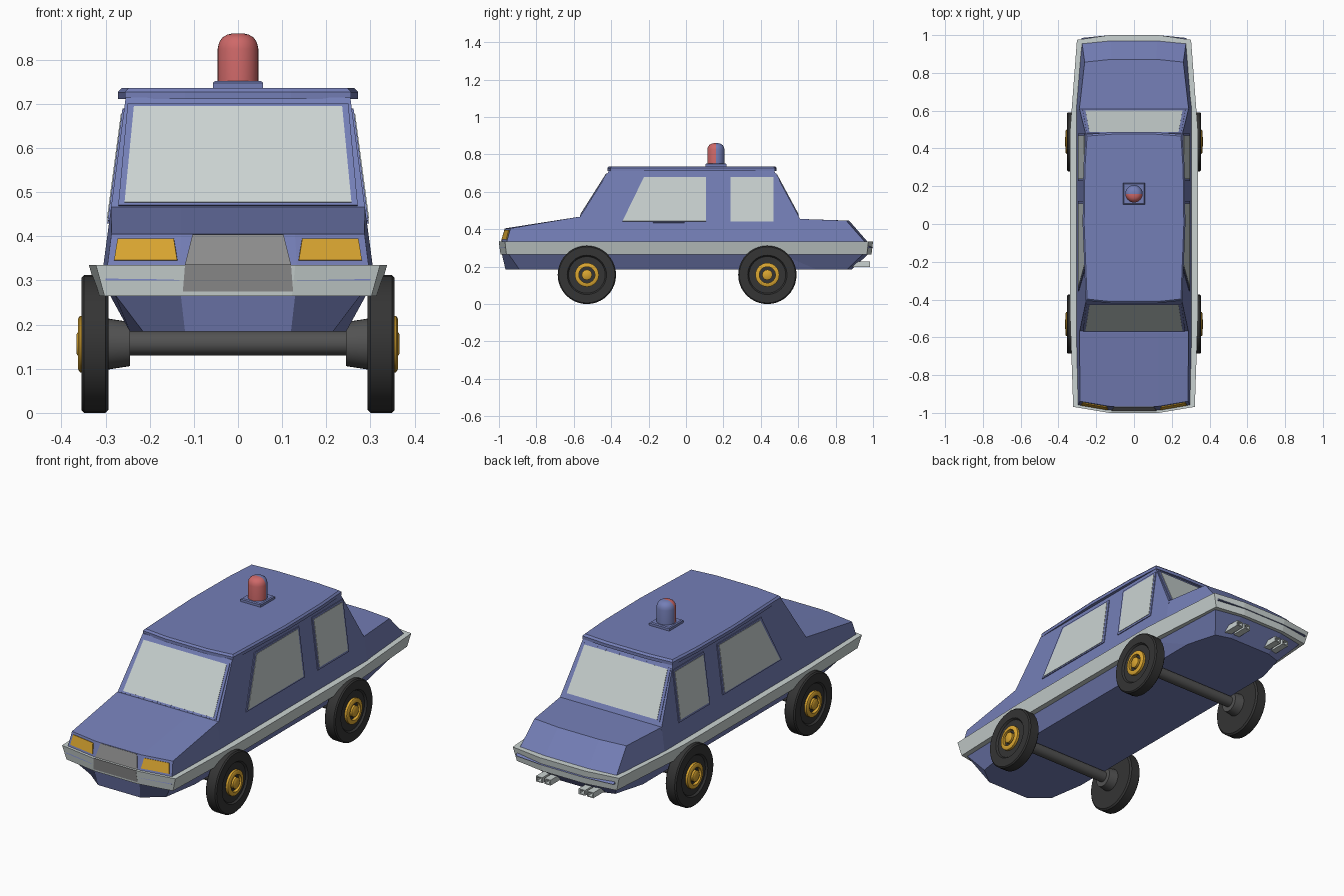
import bpy, bmesh, math
from mathutils import Vector

if "Cube" in bpy.data.objects:
    bpy.data.objects.remove(bpy.data.objects["Cube"])


def material(name, rgb):
    m = bpy.data.materials.new(name)
    m.diffuse_color = (*rgb, 1)
    m.use_nodes = True
    m.node_tree.nodes["Principled BSDF"].inputs["Base Color"].default_value = m.diffuse_color
    return m


BLUE = material("body blue", (0.175, 0.21, 0.47))
PALE = material("pale grey", (0.59, 0.65, 0.64))
GREY = material("grille grey", (0.27, 0.27, 0.27))
AMBER = material("amber", (0.70, 0.38, 0.03))
RED = material("beacon red", (0.62, 0.14, 0.14))
TYRE = material("tyre black", (0.035, 0.035, 0.035))
STEEL = material("axle grey", (0.085, 0.085, 0.085))


def finish(name, bm, *mats, smooth=False):
    bmesh.ops.remove_doubles(bm, verts=bm.verts, dist=1e-5)
    bmesh.ops.recalc_face_normals(bm, faces=bm.faces)
    me = bpy.data.meshes.new(name)
    bm.to_mesh(me)
    bm.free()
    for m in mats:
        me.materials.append(m)
    ob = bpy.data.objects.new(name, me)
    bpy.context.collection.objects.link(ob)
    if smooth:
        bpy.ops.object.select_all(action='DESELECT')
        ob.select_set(True)
        bpy.context.view_layer.objects.active = ob
        bpy.ops.object.shade_smooth_by_angle(angle=math.radians(35))
    return ob


def loft(rings, cap="ngon"):
    bm = bmesh.new()
    vs = [[bm.verts.new(p) for p in r] for r in rings]
    n = len(vs[0])
    for a, b in zip(vs, vs[1:]):
        for i in range(n):
            j = (i + 1) % n
            bm.faces.new((a[i], a[j], b[j], b[i]))
    for end in (vs[0], vs[-1]):
        if cap == "ngon":
            bm.faces.new(end)
        elif cap == "strip":
            for i in range(n // 2 - 1):
                bm.faces.new((end[i], end[i + 1], end[n - 2 - i], end[n - 1 - i]))
    return bm


def outline(half, z):
    """Mirrored plan outline at one height."""
    return [(x, y, z) for x, y in half] + [(-x, y, z) for x, y in reversed(half)]


def lathe(profile, place, seg=32):
    """Turn (height, radius) points; place maps (h, u, v) into space."""
    rings = [[place(h, r * math.cos(2 * math.pi * k / seg), r * math.sin(2 * math.pi * k / seg))
              for k in range(seg)] for h, r in profile]
    return loft(rings, cap=None)


def plate(name, pts, mat, out=0.003, grow=0.0):
    """Thin panel lying on a body surface, raised by 'out'."""
    pts = [Vector(p) for p in pts]
    c = sum(pts, Vector()) / len(pts)
    n = (pts[2] - pts[0]).cross(pts[3] - pts[1]).normalized()
    if n.dot(c - Vector((0, c.y * 0.3, 0.4))) < 0:
        n = -n
    pts = [p + (p - c).normalized() * grow for p in pts]
    return finish(name, loft([[p - n * 0.003 for p in pts], [p + n * out for p in pts]]), mat)


def wall(z):
    """Half width of the leaning body side at height z."""
    return 0.305 - (z - 0.335) * 0.133


# Upper body: bonnet, doors and boot
COLS = (-1, -0.45, 0.45, 1)


def section(yb, yt, zt, taper, curve):
    def row(y, z):
        return [(t * wall(z) * taper, y + (curve if abs(t) == 1 else 0), z) for t in COLS]
    return row(yb, 0.30) + row(yt, zt)[::-1]


finish("upper_body", loft([section(-0.995, -0.965, 0.405, 0.97, 0.027),
                           section(-0.575, -0.575, 0.466, 1, 0),
                           section(0.61, 0.61, 0.455, 1, 0),
                           section(1.0, 0.872, 0.446, 0.9, -0.015)], "strip"), BLUE)

# Cabin
finish("cabin", loft([outline([(wall(0.44), -0.583), (wall(0.44), 0.618)], 0.44),
                      outline([(wall(0.715), -0.41), (wall(0.715), 0.47)], 0.715)]), BLUE)

# Roof slab with slightly bowed sides
roof = [(0.12, -0.42), (0.256, -0.405), (0.272, 0.0), (0.268, 0.3), (0.256, 0.475), (0.12, 0.485)]
finish("roof", loft([outline(roof, 0.711), outline(roof, 0.727),
                     outline([(x * 0.97, y * 0.98) for x, y in roof], 0.736)]), BLUE)

# Wrap-around bumper band
band = [(0.13, -1.0), (0.322, -0.968), (0.338, -0.5), (0.338, 0.5), (0.302, 0.975), (0.13, 1.0)]
finish("bumper_band", loft([outline([(x * 0.94, y * 0.992) for x, y in band], 0.265),
                            outline(band, 0.335)]), PALE)

# Lower body under the band
sill = [(0.13, -0.985), (0.28, -0.95), (0.292, -0.5), (0.292, 0.5), (0.272, 0.95), (0.13, 0.978)]
floor = [(0.12, -0.965), (0.215, -0.89), (0.245, -0.7), (0.245, 0.7), (0.2, 0.86), (0.12, 0.885)]
finish("lower_body", loft([outline(floor, 0.184), outline(sill, 0.27)]), BLUE)


# Windows, each a pale pane on a slim body-coloured rim
def window(name, pts):
    plate(name + "_rim", pts, BLUE, 0.004, 0.016)
    plate(name, pts, PALE, 0.006)


def screen(y0, slope, z0, z1):
    ya, yb = y0 + (z0 - 0.455) * slope, y0 + (z1 - 0.455) * slope
    return [(-0.257, ya, z0), (0.257, ya, z0), (0.236, yb, z1), (-0.236, yb, z1)]


window("windscreen", screen(-0.574, 0.631, 0.475, 0.692))
window("rear_window", screen(0.609, -0.538, 0.478, 0.69))
front_pane = [(-0.34, 0.442), (0.108, 0.442), (0.108, 0.678), (-0.225, 0.678)]
rear_pane = [(0.238, 0.44), (0.468, 0.44), (0.468, 0.678), (0.238, 0.678)]
for side, s in (("right", 1), ("left", -1)):
    window("front_side_window_" + side, [(s * wall(z), y, z) for y, z in front_pane])
    window("rear_side_window_" + side, [(s * wall(z), y, z) for y, z in rear_pane])


# Headlights and grille on the nose
def nose(x, z):
    bend = max(0, abs(x) - 0.132) / 0.155 * 0.027
    return (x, -0.995 + (z - 0.30) * 0.286 + bend, z)


for side, s in (("right", 1), ("left", -1)):
    plate("headlight_" + side, [nose(s * x, z) for x, z in
          ((0.137, 0.345), (0.28, 0.345), (0.272, 0.394), (0.145, 0.394))], AMBER, 0.005)
plate("grille", [nose(x, z) for x, z in
      ((-0.12, 0.335), (0.12, 0.335), (0.103, 0.403), (-0.103, 0.403))], GREY, 0.004)
plate("grille_lower", [(-0.125, -0.9926, 0.275), (0.125, -0.9926, 0.275),
                       (0.12, -1.0, 0.336), (-0.12, -1.0, 0.336)], GREY, 0.001)

# Wheels and axles
tyre = [(0.293, 0.0), (0.293, 0.148), (0.30, 0.156), (0.349, 0.156), (0.355, 0.15),
        (0.355, 0.105), (0.346, 0.098), (0.346, 0.0)]
hub = [(0.245, 0.0), (0.245, 0.05), (0.296, 0.058), (0.296, 0.0)]
ring = [(0.34, 0.043), (0.362, 0.043), (0.362, 0.058), (0.358, 0.064), (0.34, 0.064), (0.34, 0.043)]
cap = [(0.34, 0.028), (0.362, 0.028), (0.366, 0.022), (0.366, 0.0)]
axle = [(-0.26, 0.0), (-0.26, 0.028), (0.26, 0.028), (0.26, 0.0)]
for end, wy in (("front", -0.53), ("rear", 0.435)):
    finish(end + "_axle", lathe(axle, lambda h, u, v: (h, wy + u, 0.158 + v), 24), STEEL, smooth=True)
    for side, s in (("right", 1), ("left", -1)):
        def place(h, u, v):
            return (s * h, wy + u, 0.156 + v)
        tag = f"_{end}_{side}"
        finish("tyre" + tag, lathe(tyre, place, 40), TYRE, smooth=True)
        finish("inner_hub" + tag, lathe(hub, place), STEEL, smooth=True)
        finish("hub_ring" + tag, lathe(ring, place), AMBER, smooth=True)
        finish("hub_cap" + tag, lathe(cap, place, 12), AMBER, smooth=True)

# Roof beacon: base plate and dome, red in front and blue behind
BY = 0.16


def square(r, z):
    return [(r, BY - r, z), (r, BY + r, z), (-r, BY + r, z), (-r, BY - r, z)]


finish("beacon_base", loft([square(0.057, 0.73), square(0.057, 0.748), square(0.052, 0.752)]), BLUE)
dome = [(0.748, 0.0), (0.748, 0.046), (0.825, 0.046), (0.839, 0.043), (0.850, 0.036),
        (0.857, 0.025), (0.860, 0.012), (0.860, 0.0)]
beacon = finish("beacon", lathe(dome, lambda h, u, v: (u, BY + v, h)), RED, BLUE, smooth=True)
for p in beacon.data.polygons:
    p.material_index = int(p.center.y > BY)

# Two pairs of square exhaust tubes
for i, x in enumerate((-0.145, -0.098, 0.098, 0.145)):
    def end_ring(y, w, h):
        return [(x - w, y, 0.213 - h), (x + w, y, 0.213 - h), (x + w, y, 0.213 + h), (x - w, y, 0.213 + h)]
    finish(f"exhaust_{i + 1}", loft([end_ring(0.88, 0.018, 0.014), end_ring(0.985, 0.018, 0.014),
                                     end_ring(0.985, 0.012, 0.009), end_ring(0.95, 0.012, 0.009)]), PALE)
